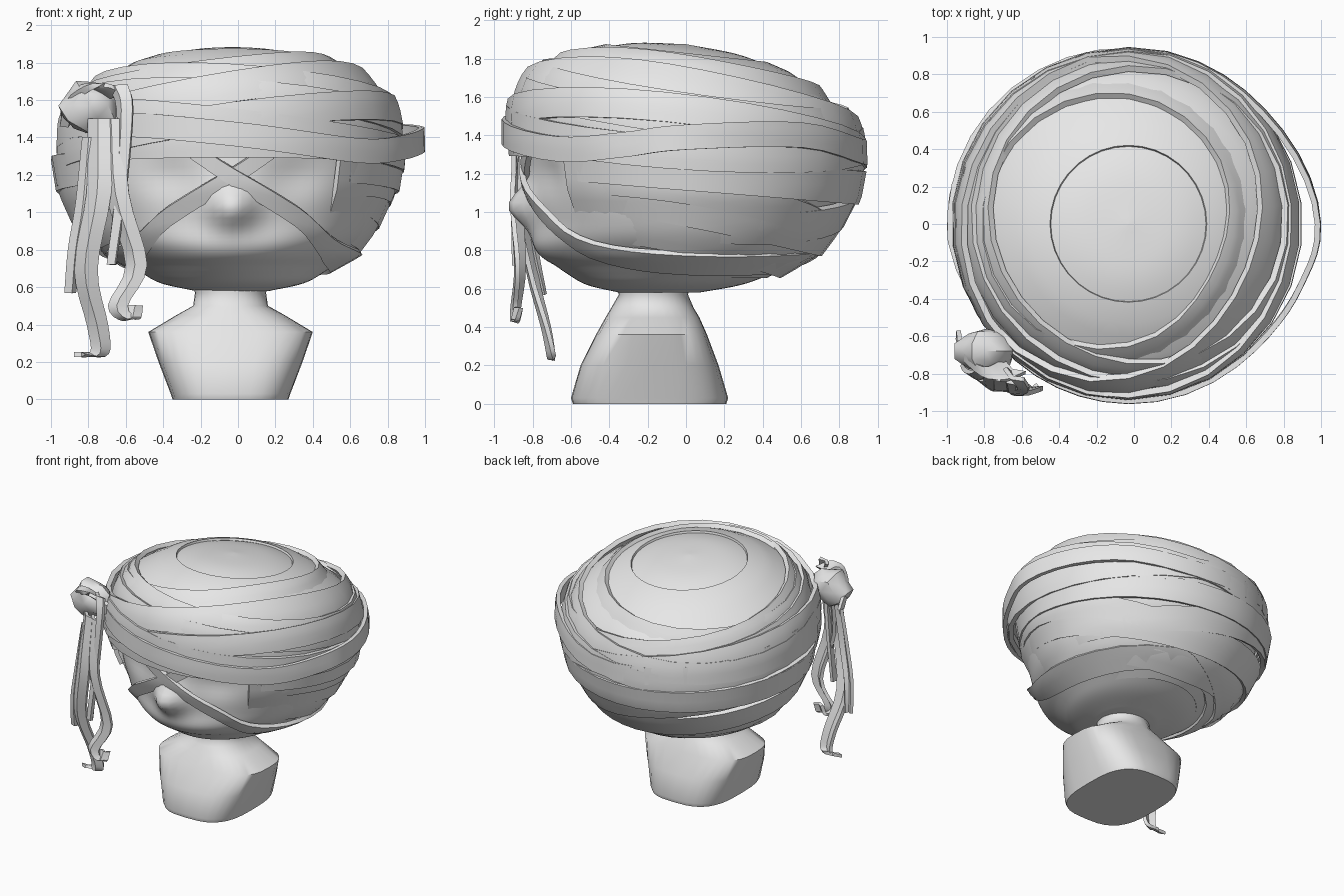
import bpy, bmesh, math
from mathutils import Vector

default_cube = bpy.data.objects.get("Cube")
if default_cube:
    bpy.data.objects.remove(default_cube, do_unlink=True)

clay = bpy.data.materials.new("clay_grey")
clay.use_nodes = True
clay.diffuse_color = (0.8, 0.8, 0.8, 1)
clay.node_tree.nodes["Principled BSDF"].inputs["Base Color"].default_value = (0.8, 0.8, 0.8, 1)

CENTRE_X = -0.03
# silhouettes as (height, radius)
WRAP = [(.58, .25), (.68, .48), (.78, .66), (.9, .76), (1.1, .86), (1.3, .9), (1.45, .89),
        (1.55, .85), (1.63, .78), (1.7, .68), (1.78, .54), (1.815, .43), (1.87, .05)]
HEAD = [(.58, .2), (.62, .38), (.68, .49), (.78, .63), (.9, .74), (1.1, .81), (1.3, .81), (1.5, .78),
        (1.65, .66), (1.77, .5), (1.815, .41), (1.855, .25), (1.875, .001)]


def radius(profile, height):
    """Linear lookup in a silhouette."""
    for (z0, r0), (z1, r1) in zip(profile, profile[1:]):
        if height <= z1:
            share = max(0, (height - z0) / (z1 - z0))
            return r0 + (r1 - r0) * share
    return profile[-1][1]


def tilt(height):
    """The upper half leans back."""
    return 0.11 * min(1, max(0, (height - 0.9) / 0.6))


def wrap_radius(angle, z):
    r = 0.9
    for step in range(3):
        r = radius(WRAP, z - tilt(z) * r * math.cos(angle))
    return r


def polar(angle, r, z):
    """Angle zero is the front, a quarter turn is the left."""
    return Vector((CENTRE_X + r * math.sin(angle), -r * math.cos(angle), z))


def spline(points, steps):
    """Smooth path through tuples of any length."""
    pts = [Vector(p) for p in points]
    pts = [2 * pts[0] - pts[1]] + pts + [2 * pts[-1] - pts[-2]]
    path = []
    for a, b, c, d in zip(pts, pts[1:], pts[2:], pts[3:]):
        for i in range(steps):
            t = i / steps
            path.append((b * 2 + (c - a) * t + (a * 2 - b * 5 + c * 4 - d) * t ** 2
                         + (b * 3 - a - c * 3 + d) * t ** 3) / 2)
    return path + [pts[-2]]


def finish(name, bm, thickness=0, angle=35):
    bmesh.ops.remove_doubles(bm, verts=bm.verts, dist=0.0005)
    bmesh.ops.recalc_face_normals(bm, faces=bm.faces)
    mesh = bpy.data.meshes.new(name)
    bm.to_mesh(mesh)
    bm.free()
    mesh.materials.append(clay)
    obj = bpy.data.objects.new(name, mesh)
    bpy.context.collection.objects.link(obj)
    bpy.ops.object.select_all(action='DESELECT')
    obj.select_set(True)
    bpy.context.view_layer.objects.active = obj
    if thickness:
        solid = obj.modifiers.new("thickness", 'SOLIDIFY')
        solid.thickness = thickness
        solid.offset = 0
        bpy.ops.object.modifier_apply(modifier=solid.name)
    bpy.ops.object.shade_smooth_by_angle(angle=math.radians(angle))


def loft(name, rows, thickness=0, closed=False, angle=35):
    """Skin a list of point rows; closed rows also get end caps."""
    bm = bmesh.new()
    grid = [[bm.verts.new(p) for p in row] for row in rows]
    for low, high in zip(grid, grid[1:]):
        count = len(low)
        for i in range(count if closed else count - 1):
            j = (i + 1) % count
            bm.faces.new((low[i], low[j], high[j], high[i]))
    if closed:
        bm.faces.new(grid[0])
        bm.faces.new(grid[-1])
    finish(name, bm, thickness, angle)


def band_row(angle, z, width, offset, lean):
    row = []
    middle = wrap_radius(angle, z)
    for i in range(5):
        height = z + width * (i / 4 - 0.5)
        r = middle + (wrap_radius(angle, height) - middle) * lean
        row.append(polar(angle, r + offset, height))
    return row


def tilted_band(name, z, lift, peak, width, offset, lean=0.5, start=0, end=360, shift=0):
    """A cloth band on a tilted plane; open bands tuck in at their ends."""
    rows = []
    count = 26
    for i in range(count + 1):
        angle = math.radians(start + (end - start) * i / count)
        height = z + lift * math.cos(angle - math.radians(peak))
        tuck = 0 if end - start == 360 else 0.06 * max(0, 1 - min(i, count - i) / 4)
        rows.append(band_row(angle, height, width, offset - tuck + shift * math.sin(angle), lean))
    loft(name, rows, 0.035)


def path_band(name, path, width, lean, side=1):
    """A cloth band through points of degrees, height and offset."""
    rows = [band_row(math.radians(turn * side), z, width, offset, lean)
            for turn, z, offset in spline(path, 5)]
    loft(name, rows, 0.03)


def cloth_patch(name, start, end, bottom, top, offset):
    """Cloth layer lying below the bands."""
    rows = []
    for i in range(15):
        level = bottom + (top - bottom) * i / 14
        r = radius(WRAP, level) + offset
        row = []
        for j in range(37):
            angle = math.radians(start + (end - start) * j / 36)
            row.append(polar(angle, r, level + tilt(level) * r * math.cos(angle)))
        rows.append(row)
    loft(name, rows, 0.03)


# head with nose, chin and eye hollows; the jaw sits forward
rows = []
for z, r in spline(HEAD, 6):
    row = []
    for j in range(96):
        angle = math.tau * j / 96
        p = polar(angle, r, z + tilt(z) * r * math.cos(angle))
        if p.y < 0:
            side = abs(p.x - CENTRE_X)
            nose = math.exp(-(side / .12) ** 2 - ((p.z - 1.02) / .11) ** 2)
            eye = math.exp(-((side - .33) / .17) ** 2 - ((p.z - 1.19) / .12) ** 2)
            chin = math.exp(-((p.z - .76) / .13) ** 2) * math.cos(angle) ** 2
            p.y += 0.05 * eye - 0.14 * nose - 0.14 * chin
        p.y -= 0.13 * max(0, 1 - (z - .58) / .14)
        row.append(p)
    rows.append(row)
loft("head", rows, closed=True, angle=60)

# bust stand: height, half width, front, back, squareness
BUST = [(0, .31, -.59, .21, 3), (.03, .32, -.6, .22, 3), (.2, .385, -.55, .17, 3),
        (.36, .44, -.47, .11, 3), (.45, .29, -.42, .07, 2.5), (.5, .2, -.39, .04, 2.2),
        (.57, .19, -.35, .01, 2), (.68, .23, -.4, .05, 2)]
rows = []
for z, half, front, back, square in BUST:
    row = []
    for j in range(32):
        c, s = math.cos(math.tau * j / 32), math.sin(math.tau * j / 32)
        x = math.copysign(abs(c) ** (2 / square), c) * half
        y = math.copysign(abs(s) ** (2 / square), s) * (back - front) / 2
        row.append((x - 0.04, y + (front + back) / 2, z))
    rows.append(row)
loft("bust_stand", rows, closed=True, angle=55)

# under layers
cloth_patch("upper_cloth", 0, 360, 1.3, 1.815, -.015)
cloth_patch("lower_cloth", 42, 312, .67, 1.34, -.04)

# bands around the crown and brow
tilted_band("crown_band_inner", 1.69, .11, 40, .09, .01)
tilted_band("crown_band_outer", 1.61, .13, 340, .1, .025)
tilted_band("upper_front_band", 1.54, .18, 45, .16, .035)
tilted_band("middle_band", 1.41, .16, 50, .15, .03)
tilted_band("rear_crown_band", 1.51, .14, 340, .13, .01)
tilted_band("right_band", 1.41, .12, 300, .17, .03, shift=-.015)
tilted_band("brow_band", 1.31, .05, 0, .13, .015)
path_band("outer_band", [(-90, 1.45, .03), (-40, 1.47, .04), (0, 1.42, .05), (45, 1.33, .05), (70, 1.35, .08),
                         (90, 1.39, .12), (130, 1.4, .05), (180, 1.31, .035), (270, 1.45, .03)], .13, .4)

# bands around the back of the head
tilted_band("rear_band_high", 1.2, .07, 0, .17, .035, .8, 48, 312, -.025)
tilted_band("rear_band_cross", 1.08, .16, 300, .16, .025, .9, 75, 312, -.03)
tilted_band("rear_band_mid", 1.02, .15, 0, .18, .025, .9, 54, 310, -.03)
tilted_band("rear_band_slant", .97, .2, 50, .15, .015, .9, 46, 290, -.02)
tilted_band("rear_band_low", .88, .12, 0, .18, .01, .9, 46, 314, -.02)

# crossed straps over the nose
STRAP = [(15, 1.34, -.04), (0, 1.19, -.03), (-25, .98, .005), (-50, .79, .03),
         (-100, .73, .01), (-180, .75, 0)]
path_band("nose_strap_right", STRAP, .1, 1)
path_band("nose_strap_left", [(turn, z, offset + .01) for turn, z, offset in STRAP], .1, 1, -1)


def ribbon(name, path, width, twist):
    """Hanging cloth strip with a slight fold along its middle."""
    rows = []
    points = spline(path, 4)
    for i, p in enumerate(points):
        share = i / (len(points) - 1)
        turn = math.radians(-30 + twist * share)
        across = Vector((math.cos(turn), math.sin(turn), 0))
        outward = Vector((across.y, -across.x, 0))
        half = across * width * (0.5 - 0.25 * share)
        rows.append([p - half, p + outward * 0.025, p + half])
    loft(name, rows, .025)


# knot with its loops
bm = bmesh.new()
bmesh.ops.create_icosphere(bm, subdivisions=2, radius=1)
for v in bm.verts:
    pinch = 1 + 0.12 * math.sin(v.co.x * 5 + v.co.z * 4)
    v.co = Vector((v.co.x * .16, v.co.y * .12, v.co.z * .14)) * pinch + Vector((-.79, -.68, 1.57))
finish("knot", bm)
ribbon("knot_loop", [(-.64, -.76, 1.62), (-.76, -.8, 1.68), (-.89, -.7, 1.6), (-.92, -.6, 1.46)], .14, -30)

# hanging tails
ribbon("tail_long", [(-.73, -.8, 1.5), (-.74, -.86, 1.1), (-.81, -.8, .7), (-.75, -.72, .4),
                     (-.74, -.69, .25), (-.84, -.69, .24)], .15, 40)
ribbon("tail_middle", [(-.64, -.8, 1.68), (-.6, -.85, 1.55), (-.62, -.87, 1.15), (-.67, -.87, .72)], .12, -30)
ribbon("tail_curled", [(-.66, -.82, 1.5), (-.64, -.88, 1.1), (-.54, -.86, .72), (-.64, -.88, .5),
                       (-.57, -.88, .43), (-.55, -.86, .5)], .14, 30)
ribbon("tail_outer", [(-.78, -.78, 1.4), (-.82, -.8, 1.05), (-.87, -.78, .8), (-.9, -.74, .57)], .1, 50)
